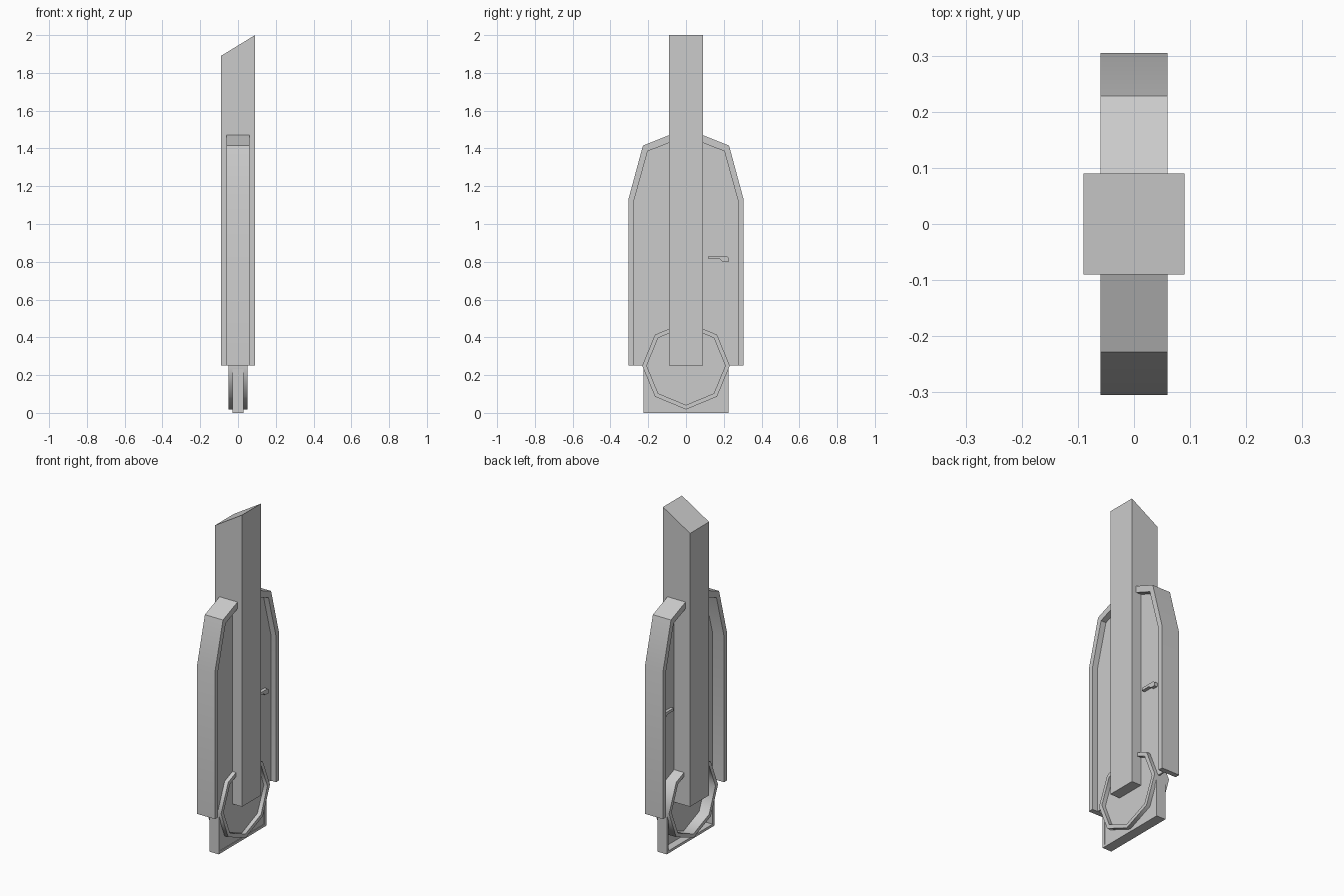
import bpy, bmesh, math

if "Cube" in bpy.data.objects:
    bpy.data.objects.remove(bpy.data.objects["Cube"])


def finish(name, bm, smooth=None):
    bmesh.ops.recalc_face_normals(bm, faces=bm.faces)
    mesh = bpy.data.meshes.new(name)
    bm.to_mesh(mesh)
    bm.free()
    ob = bpy.data.objects.new(name, mesh)
    bpy.context.collection.objects.link(ob)
    if smooth:
        bpy.ops.object.select_all(action='DESELECT')
        ob.select_set(True)
        bpy.context.view_layer.objects.active = ob
        bpy.ops.object.shade_smooth_by_angle(angle=math.radians(smooth))
    return ob


def plate(name, pts, x0, x1):
    """Extrude a (y, z) outline between two x positions."""
    bm = bmesh.new()
    a = [bm.verts.new((x0, y, z)) for y, z in pts]
    b = [bm.verts.new((x1, y, z)) for y, z in pts]
    bm.faces.new(a)
    bm.faces.new(b[::-1])
    for i in range(len(a)):
        j = (i + 1) % len(a)
        bm.faces.new((a[i], a[j], b[j], b[i]))
    return finish(name, bm)


def rim(name, outer, inner, hx, smooth=50):
    """Open band between two (y, z) paths, capped at both ends."""
    bm = bmesh.new()
    rings = [[bm.verts.new((x, y, z)) for x, (y, z) in
              ((-hx, o), (hx, o), (hx, i), (-hx, i))]
             for o, i in zip(outer, inner)]
    for r, s in zip(rings, rings[1:]):
        for k in range(4):
            m = (k + 1) % 4
            bm.faces.new((r[k], r[m], s[m], s[k]))
    bm.faces.new(rings[0])
    bm.faces.new(rings[-1][::-1])
    return finish(name, bm, smooth)


def flip(pts):
    return [(-y, z) for y, z in pts]


P0, P1 = 0.016, 0.026   # thin web that fills the frames

# Central post with slanted top
bm = bmesh.new()
bmesh.ops.create_cube(bm, size=1)
for v in bm.verts:
    top = v.co.z > 0
    v.co.x *= 0.18
    v.co.y *= 0.18
    v.co.z = (2.0 if v.co.x > 0 else 1.89) if top else 0.25
finish("post", bm)

# Tall body: web and outer rims on both sides
outer = [(0.305, 0.25), (0.305, 1.13), (0.228, 1.415), (0.09, 1.47)]
inner = [(0.275, 0.25), (0.275, 1.125), (0.203, 1.385), (0.09, 1.43)]
mid = [((a + c) / 2, (b + d) / 2) for (a, b), (c, d) in zip(outer, inner)]
mid[0] = (mid[0][0], 0.25)
plate("body_panel", mid + flip(mid)[::-1], P0, P1)
rim("body_rim_back", outer, inner, 0.06)
rim("body_rim_front", flip(outer), flip(inner), 0.06)


# Octagonal ring, open where it meets the post
def octagon_path(r):
    pts = [(r * math.cos(math.radians(a)), 0.25 + r * math.sin(math.radians(a)))
           for a in range(45, -226, -45)]
    y, z = pts[0]
    end = (0.09, z + (0.25 + r - z) * (y - 0.09) / y)
    return [end] + pts + [(-end[0], end[1])]


rim("pivot_ring", octagon_path(0.232), octagon_path(0.208), 0.05)

# Square foot below the body
foot_o = [(-0.225, 0.25), (-0.225, 0.0), (0.225, 0.0), (0.225, 0.25)]
foot_i = [(-0.21, 0.25), (-0.21, 0.015), (0.21, 0.015), (0.21, 0.25)]
rim("foot_rim", foot_o, foot_i, 0.03, None)
plate("foot_panel", [(-0.215, 0.255), (-0.215, 0.01), (0.215, 0.01), (0.215, 0.255)], P0, P1)

# Small hooked handle through the panel
plate("handle", [(0.12, 0.814), (0.178, 0.814), (0.195, 0.80), (0.225, 0.80),
                 (0.225, 0.822), (0.215, 0.83), (0.12, 0.83)], -0.002, 0.046)
